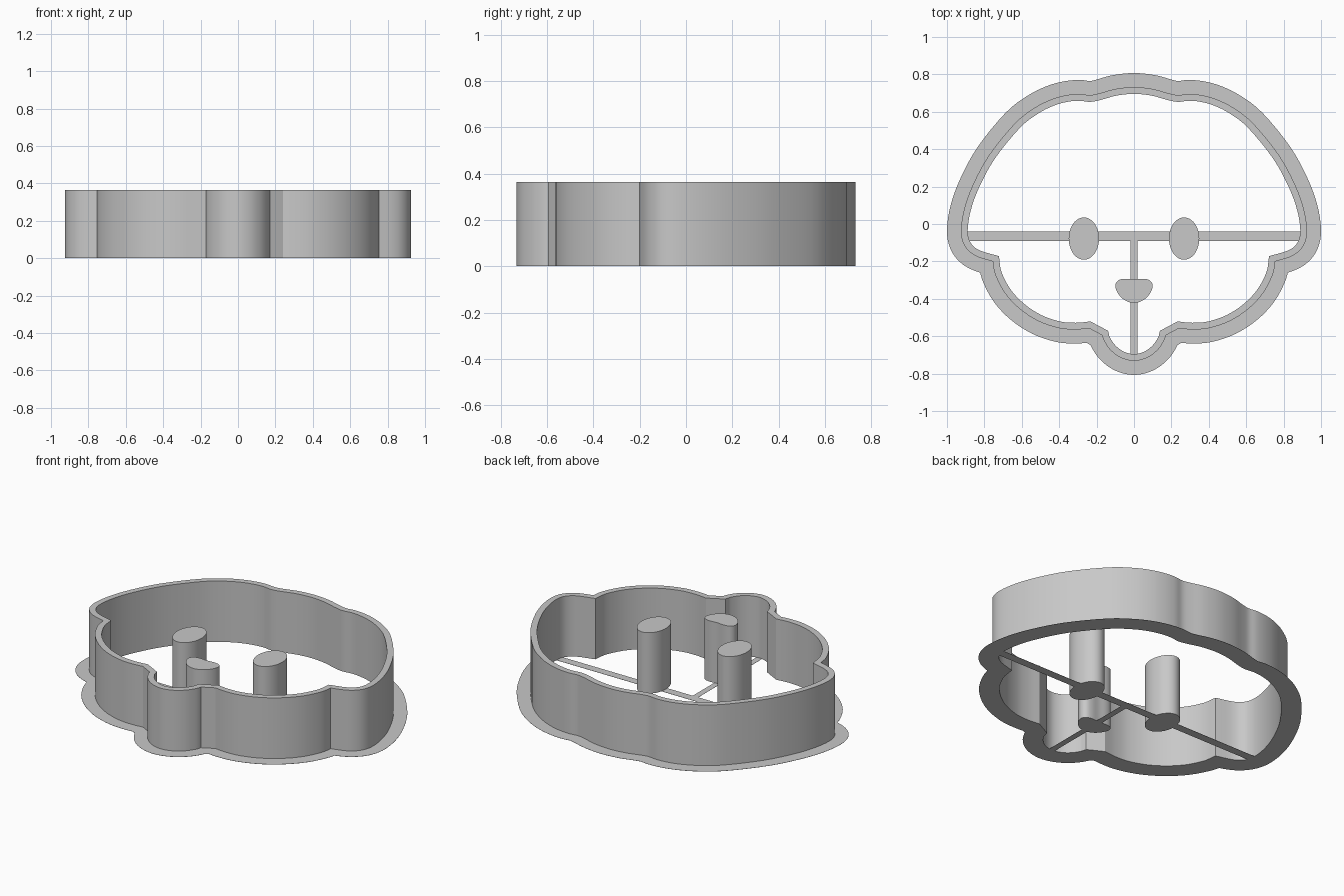
import bpy, bmesh, math
from mathutils import Vector

if "Cube" in bpy.data.objects:
    bpy.data.objects.remove(bpy.data.objects["Cube"])

HEIGHT = 0.365
PLATE = 0.001
FLANGE_OUT = 0.075
WALL_IN = -0.036

grey = bpy.data.materials.new("plain grey")
grey.use_nodes = True
grey.diffuse_color = (0.58, 0.58, 0.58, 1)
grey.node_tree.nodes["Principled BSDF"].inputs["Base Color"].default_value = grey.diffuse_color


def finish(name, bm):
    bmesh.ops.recalc_face_normals(bm, faces=bm.faces)
    mesh = bpy.data.meshes.new(name)
    bm.to_mesh(mesh)
    bm.free()
    mesh.materials.append(grey)
    ob = bpy.data.objects.new(name, mesh)
    bpy.context.collection.objects.link(ob)
    bpy.ops.object.select_all(action='DESELECT')
    ob.select_set(True)
    bpy.context.view_layer.objects.active = ob
    bpy.ops.object.shade_smooth_by_angle(angle=math.radians(30))
    return ob


def smooth_run(points, steps=4):
    """Catmull-Rom run; ends on the centre line are continued by their mirror."""
    p = [Vector(q) for q in points]

    def beyond(end, nxt):
        return Vector((-nxt.x, nxt.y)) if end.x == 0 else end

    q = [beyond(p[0], p[1])] + p + [beyond(p[-1], p[-2])]
    out = []
    for a, b, c, d in zip(q, q[1:], q[2:], q[3:]):
        for i in range(steps):
            t = i / steps
            out.append(0.5 * (2 * b + (c - a) * t + (2 * a - 5 * b + 4 * c - d) * t ** 2
                              + (3 * b - a - 3 * c + d) * t ** 3))
    return out + [p[-1]]


def mirrored_loop(half):
    """Close a right half, running from top centre to bottom centre."""
    return half + [Vector((-v.x, v.y)) for v in reversed(half[1:-1])]


def offset(loop, dist):
    """Mitred offset of a clockwise loop; positive is outward."""
    out = []
    for i, p in enumerate(loop):
        d1 = (p - loop[i - 1]).normalized()
        d2 = (loop[(i + 1) % len(loop)] - p).normalized()
        n1, n2 = Vector((-d1.y, d1.x)), Vector((-d2.y, d2.x))
        n = (n1 + n2).normalized()
        out.append(p + n * dist / max(n.dot(n1), 0.5))
    return out


def prism(name, loop, height):
    bm = bmesh.new()
    base = bm.faces.new([bm.verts.new((v[0], v[1], 0)) for v in loop])
    top = bmesh.ops.extrude_face_region(bm, geom=[base], use_keep_orig=True)
    verts = [g for g in top["geom"] if isinstance(g, bmesh.types.BMVert)]
    bmesh.ops.translate(bm, verts=verts, vec=(0, 0, height))
    return finish(name, bm)


def bar(name, x0, x1, y0, y1):
    return prism(name, [(x0, y0), (x1, y0), (x1, y1), (x0, y1)], PLATE)


# Head outline: crown and ear, cheek, chin, meeting at sharp corners
crown = [(0, .732), (.1, .722), (.18, .7), (.235, .689), (.29, .695), (.36, .689),
         (.44, .667), (.53, .622), (.635, .54), (.775, .368), (.862, .208),
         (.908, .08), (.925, -.03), (.914, -.1), (.88, -.148), (.83, -.178), (.755, -.2)]
cheek = [(.755, -.2), (.742, -.27), (.69, -.37), (.61, -.455), (.51, -.52),
         (.4, -.557), (.31, -.564), (.24, -.558)]
chin = [(.17, -.595), (.16, -.625), (.125, -.675), (.07, -.715), (0, -.732)]
outline = mirrored_loop(smooth_run(crown)[:-1] + smooth_run(cheek) + smooth_run(chin))

# Cutter: thin flange and upright wall as one swept section
section = [(FLANGE_OUT, 0), (FLANGE_OUT, PLATE), (0, PLATE),
           (0, HEIGHT), (WALL_IN, HEIGHT), (WALL_IN, 0)]
bm = bmesh.new()
rings = [[bm.verts.new((v.x, v.y, z)) for v in offset(outline, d)] for d, z in section]
count = len(outline)
for k, ring in enumerate(rings):
    last = rings[k - 1]
    for i in range(count):
        j = (i + 1) % count
        bm.faces.new((last[i], last[j], ring[j], ring[i]))
finish("cutter_wall_and_flange", bm)

# Support bars
bar("cross_bar", -.9, .9, -.09, -.04)
bar("centre_bar", -.018, .018, -.71, -.09)

# Eye posts
for side, name in ((1, "left_eye_post"), (-1, "right_eye_post")):
    turns = [math.tau * i / 48 for i in range(48)]
    prism(name, [(side * .268 + .081 * math.cos(a), -.078 + .113 * math.sin(a))
                 for a in turns], HEIGHT)

# Nose post
nose = [(0, -.296), (.05, -.293), (.085, -.302), (.1, -.33), (.085, -.372),
        (.05, -.407), (0, -.422)]
prism("nose_post", mirrored_loop(smooth_run(nose)), HEIGHT)
